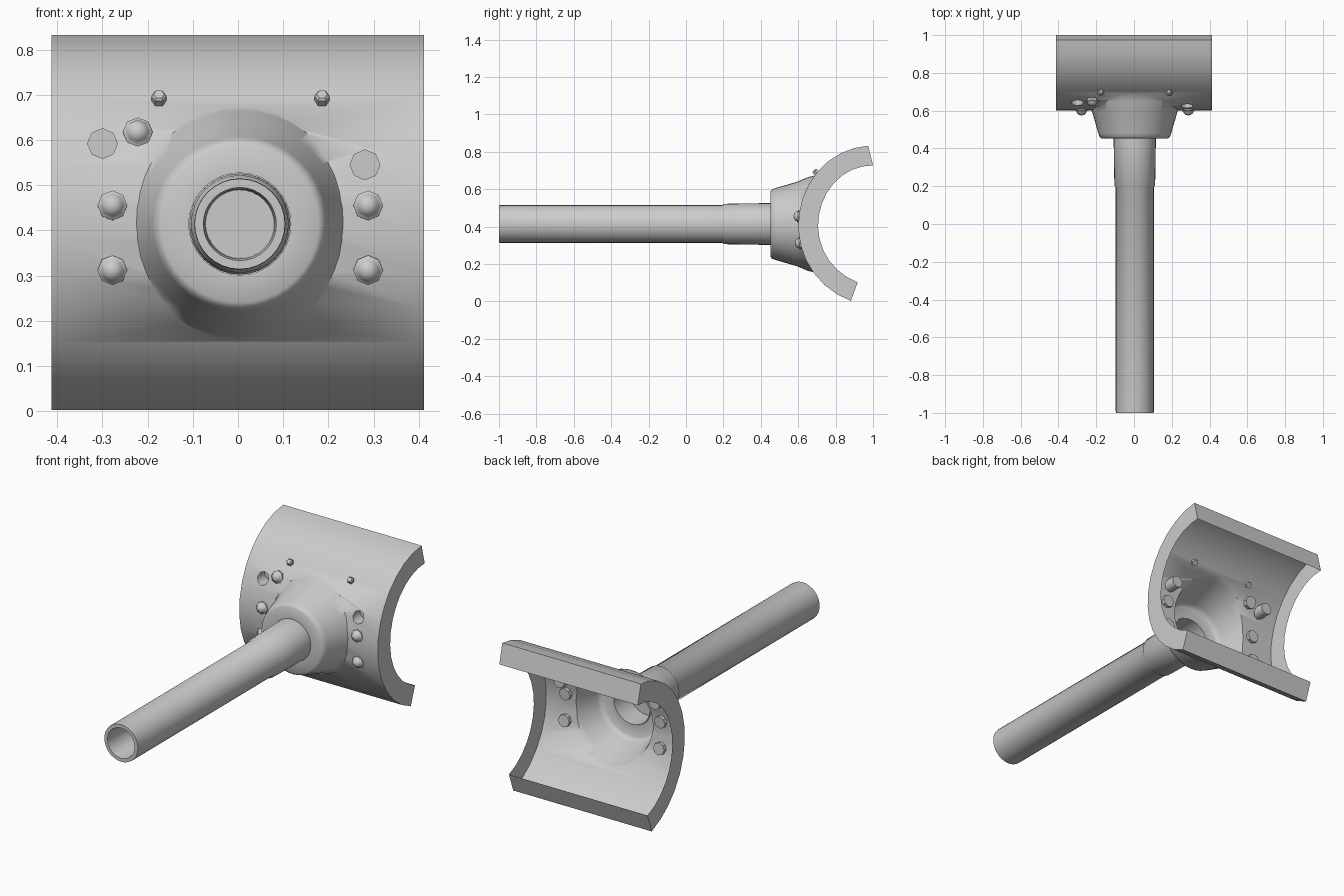
import bpy, bmesh, math
from mathutils import Vector

if "Cube" in bpy.data.objects:
    bpy.data.objects.remove(bpy.data.objects["Cube"])

CX, CZ = 0.004, 0.414          # tube axis
SZ = 0.405                     # height of the plate's foremost line
R_OUT, R_IN = 0.428, 0.322

grey = bpy.data.materials.new("grey metal")
grey.diffuse_color = (0.6, 0.6, 0.6, 1)
grey.use_nodes = True
grey.node_tree.nodes["Principled BSDF"].inputs["Base Color"].default_value = grey.diffuse_color


def finish(name, bm):
    bmesh.ops.remove_doubles(bm, verts=bm.verts, dist=1e-5)
    bmesh.ops.recalc_face_normals(bm, faces=bm.faces)
    me = bpy.data.meshes.new(name)
    bm.to_mesh(me)
    bm.free()
    ob = bpy.data.objects.new(name, me)
    bpy.context.collection.objects.link(ob)
    me.materials.append(grey)
    return ob


def lathe(name, profile, origin, axis=(0, 1, 0), sides=32):
    """Revolve (radius, distance) points around an axis."""
    bm = bmesh.new()
    rot = Vector((0, 0, 1)).rotation_difference(Vector(axis))
    rings = []
    for r, d in profile:
        rings.append([bm.verts.new(Vector(origin) + rot @ Vector((
            r * math.cos(2 * math.pi * i / sides), r * math.sin(2 * math.pi * i / sides), d)))
            for i in range(sides)] if r > 0 else [bm.verts.new(Vector(origin) + rot @ Vector((0, 0, d)))])
    for a, b in zip(rings, rings[1:]):
        for i in range(sides):
            j = (i + 1) % sides
            if len(a) == 1:
                bm.faces.new((a[0], b[j], b[i]))
            elif len(b) == 1:
                bm.faces.new((a[i], a[j], b[0]))
            else:
                bm.faces.new((a[i], a[j], b[j], b[i]))
    return finish(name, bm)


def boolean(ob, other, op):
    m = ob.modifiers.new("cut", 'BOOLEAN')
    m.object, m.operation, m.solver = other, op, 'EXACT'
    bpy.context.view_layer.objects.active = ob
    bpy.ops.object.modifier_apply(modifier=m.name)
    bpy.data.objects.remove(other)


def smooth(ob, angle=40):
    bpy.ops.object.select_all(action='DESELECT')
    ob.select_set(True)
    bpy.context.view_layer.objects.active = ob
    bpy.ops.object.shade_smooth_by_angle(angle=math.radians(angle))


def arc(r, a):
    """Plate section: circular below the middle, slightly fuller above it."""
    depth = r - 0.033 if a > 0 else r
    return 0.6 + (R_OUT - r) + depth * (1 - math.cos(a)), SZ + r * math.sin(a)


def on_plate(x, z):
    """Point on the plate's outer face and its outward direction."""
    a = math.asin((z - SZ) / R_OUT)
    return Vector((x, arc(R_OUT, a)[0], z)), Vector((0, -math.cos(a), math.sin(a)))


# Curved saddle plate
bm = bmesh.new()
steps = 14
outer = [arc(R_OUT, math.radians(-70 + 157 * i / steps)) for i in range(steps + 1)]
inner = [arc(R_IN, math.radians(-70 + 161 * i / steps)) for i in range(steps + 1)]
face = bm.faces.new([bm.verts.new((-0.413, y, z)) for y, z in outer + inner[::-1]])
ext = bmesh.ops.extrude_face_region(bm, geom=[face])
bmesh.ops.translate(bm, vec=(0.825, 0, 0),
                    verts=[g for g in ext["geom"] if isinstance(g, bmesh.types.BMVert)])
saddle = finish("saddle_plate", bm)

# Tapered hub joined to the plate
hub = lathe("hub", [(0, 0.452), (0.174, 0.452), (0.186, 0.460), (0.193, 0.48), (0.226, 0.595),
                    (0.25, 0.65), (0.26, 0.69), (0, 0.69)], (CX, 0, CZ), sides=40)
boolean(saddle, hub, 'UNION')
boolean(saddle, lathe("collar_cutter", [(0, 0.40), (0.113, 0.40), (0.113, 0.58), (0, 0.58)],
                      (CX, 0, CZ)), 'DIFFERENCE')

# Empty recesses
for x, z in [(-0.300, 0.592), (0.281, 0.545)]:
    p, n = on_plate(x, z)
    boolean(saddle, lathe("recess_cutter", [(0, -0.06), (0.033, -0.06), (0.033, 0.03), (0, 0.03)],
                          p, (0, -1, 0), 8), 'DIFFERENCE')

# Open the back: remove the inner wall and the collar hole's lining, keeping the border flange
bm = bmesh.new()
bm.from_mesh(saddle.data)
dead = []
for f in bm.faces:
    c = f.calc_center_median()
    in_hole = math.hypot(c.x - CX, c.z - CZ) < 0.1135 and 0.4525 < c.y < 0.59
    to_centre = Vector((0, 1.01 - c.y, SZ - c.z))
    inner_wall = (abs(f.normal.x) < 0.1 and to_centre.length < R_IN + 0.012
                  and f.normal.dot(to_centre.normalized()) > 0.7)
    if in_hole or inner_wall:
        dead.append(f)
bmesh.ops.delete(bm, geom=dead, context='FACES')
bm.to_mesh(saddle.data)
bm.free()
smooth(saddle, 55)

# Domed bolts
for x, z in [(-0.278, 0.455), (-0.278, 0.312), (-0.222, 0.617), (0.288, 0.455), (0.288, 0.312)]:
    p, n = on_plate(x, z)
    n = (n + Vector((0, -1, 0))).normalized()
    smooth(lathe("bolt", [(0, -0.02), (0.033, -0.02), (0.033, 0.004), (0.027, 0.008),
                          (0.024, 0.016), (0.014, 0.025), (0, 0.028)], p, n, 8))

# Small hex screws
for x, z in [(-0.175, 0.688), (0.186, 0.688)]:
    p, n = on_plate(x, z)
    lathe("small_screw", [(0, -0.015), (0.017, -0.015), (0.017, 0.014), (0.012, 0.02), (0, 0.02)],
          p, n, 6)

# Hollow tube with a wider collar, open into the hub
tube = lathe("tube", [(0, 0.32), (0.075, 0.32), (0.077, -0.98), (0.081, -1.0), (0.1, -1.0),
                      (0.101, -0.99), (0.101, 0.195), (0.108, 0.205), (0.112, 0.455),
                      (0.108, 0.455), (0.106, 0.33), (0, 0.33)], (CX, 0, CZ))
smooth(tube)
